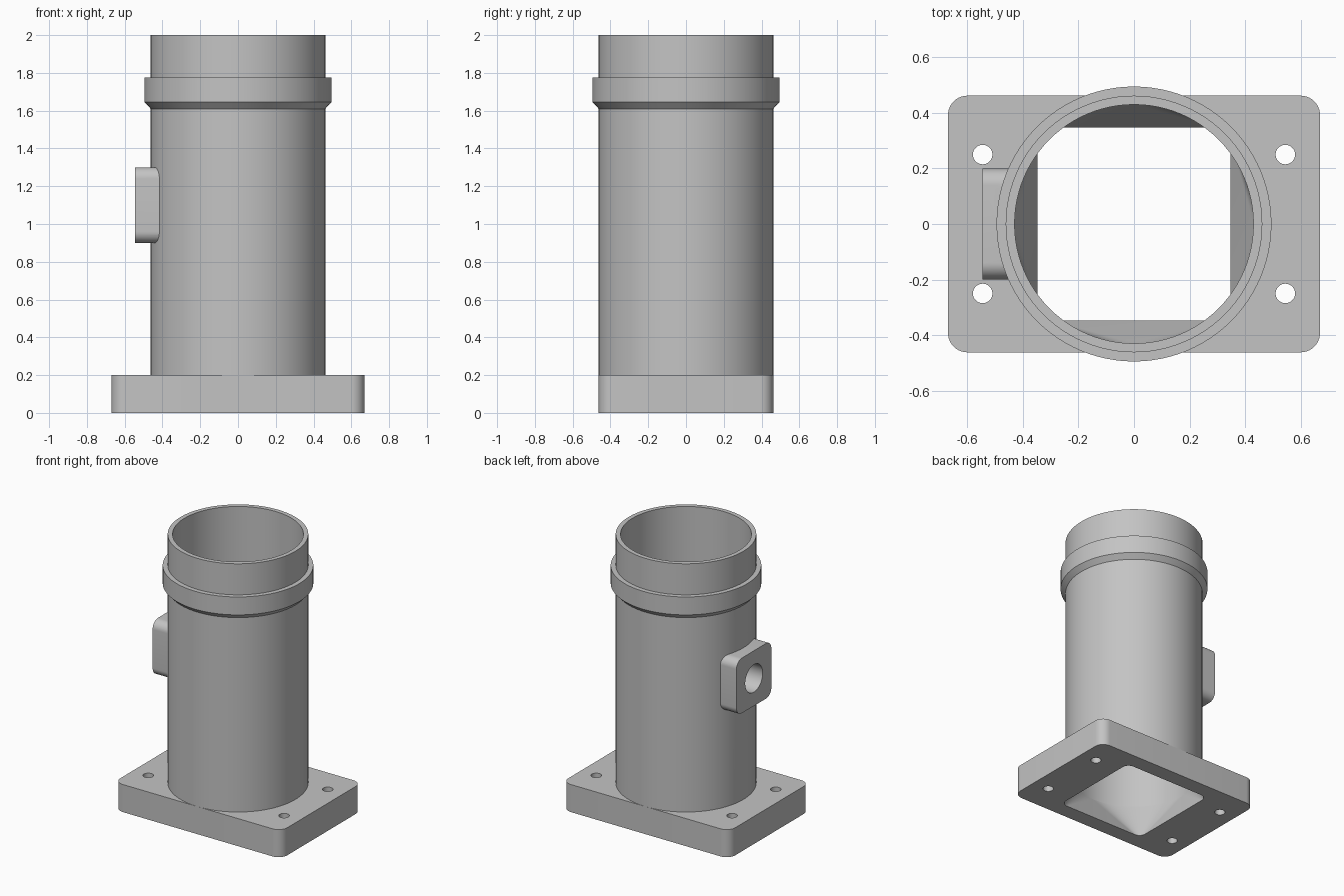
import bpy, bmesh
from math import sin, cos, pi
from mathutils import Matrix, Vector

if "Cube" in bpy.data.objects:
    bpy.data.objects.remove(bpy.data.objects["Cube"])

SEG = 96          # segments around the tube
BORE = 0.43       # inner radius of the tube
OUTER = 0.462     # outer radius of the tube
PLATE_TOP = 0.2

grey = bpy.data.materials.new("cast grey")
grey.use_nodes = True
grey.diffuse_color = (0.55, 0.55, 0.55, 1)
grey.node_tree.nodes["Principled BSDF"].inputs["Base Color"].default_value = (0.55, 0.55, 0.55, 1)


def circle(r, z):
    return [Vector((r * cos(2 * pi * i / SEG), r * sin(2 * pi * i / SEG), z)) for i in range(SEG)]


def rounded_rect(hx, hy, r, z, steps):
    """Rectangle loop with an arc of steps + 1 points at each corner."""
    loop = []
    for q, (sx, sy) in enumerate([(1, 1), (-1, 1), (-1, -1), (1, -1)]):
        for k in range(steps + 1):
            a = (q + k / steps) * pi / 2
            loop.append(Vector((sx * (hx - r) + r * cos(a), sy * (hy - r) + r * sin(a), z)))
    return loop


def loft(name, rings, closed=False, matrix=None):
    """Skin a list of loops; cap the ends, or join last to first when closed."""
    bm = bmesh.new()
    loops = [[bm.verts.new(p) for p in ring] for ring in rings]
    n = len(loops[0])
    pairs = list(zip(loops, loops[1:]))
    if closed:
        pairs.append((loops[-1], loops[0]))
    else:
        bm.faces.new(loops[0])
        bm.faces.new(loops[-1])
    for a, b in pairs:
        for i in range(n):
            j = (i + 1) % n
            bm.faces.new((a[i], a[j], b[j], b[i]))
    bmesh.ops.remove_doubles(bm, verts=bm.verts, dist=1e-5)
    if matrix:
        bm.transform(matrix)
    bmesh.ops.recalc_face_normals(bm, faces=bm.faces)
    mesh = bpy.data.meshes.new(name)
    bm.to_mesh(mesh)
    bm.free()
    mesh.materials.append(grey)
    obj = bpy.data.objects.new(name, mesh)
    bpy.context.collection.objects.link(obj)
    return obj


def select(obj):
    bpy.ops.object.select_all(action='DESELECT')
    obj.select_set(True)
    bpy.context.view_layer.objects.active = obj


def cut(obj, cutter):
    cutter.hide_render = True
    mod = obj.modifiers.new("cut", 'BOOLEAN')
    mod.operation = 'DIFFERENCE'
    mod.solver = 'EXACT'
    mod.object = cutter
    select(obj)
    bpy.ops.object.modifier_apply(modifier=mod.name)


# Flange plate with a square-to-round opening and four bolt holes
plate = loft("flange_plate", [rounded_rect(0.67, OUTER, 0.07, z, 10) for z in (0, PLATE_TOP)])

quarter = SEG // 4
round_loop = circle(BORE, 0)
round_loop = [round_loop[(q * quarter + k) % SEG] for q in range(4) for k in range(quarter + 1)]
square = [rounded_rect(0.348, 0.348, 0.05, z, quarter) for z in (-0.02, 0)]
rounds = [[p + Vector((0, 0, z)) for p in round_loop] for z in (PLATE_TOP, PLATE_TOP + 0.02)]
cutters = [loft("opening_cutter", square + rounds)]
for sx in (-1, 1):
    for sy in (-1, 1):
        place = Matrix.Translation((sx * 0.545, sy * 0.25, 0))
        cutters.append(loft("bolt_hole_cutter", [circle(0.035, -0.1), circle(0.035, 0.3)], matrix=place))
for c in cutters:
    cut(plate, c)

# Tube with a chamfered collar near the top
profile = [(OUTER, PLATE_TOP), (OUTER, 1.61), (0.495, 1.645), (0.495, 1.775),
           (OUTER, 1.775), (OUTER, 2), (BORE, 2), (BORE, PLATE_TOP)]
tube = loft("tube", [circle(r, z) for r, z in profile], closed=True)

# Side boss, hollowed to fit the tube wall
sideways = Matrix.Translation((0, 0, 1.1)) @ Matrix.Rotation(-pi / 2, 4, 'Y')
boss = loft("side_boss", [rounded_rect(0.2, 0.2, 0.06, d, 10) for d in (0.35, 0.545)], matrix=sideways)
core = loft("core_cutter", [circle(0.445, 0.6), circle(0.445, 1.6)])
cut(boss, core)

# Port through boss and tube wall
port = loft("port_cutter", [circle(0.1, 0.2), circle(0.1, 0.7)], matrix=sideways)
cut(boss, port)
cut(tube, port)

for helper in cutters + [core, port]:
    bpy.data.objects.remove(helper)

for part in (plate, tube, boss):
    select(part)
    bpy.ops.object.shade_smooth_by_angle(angle=pi / 6)
